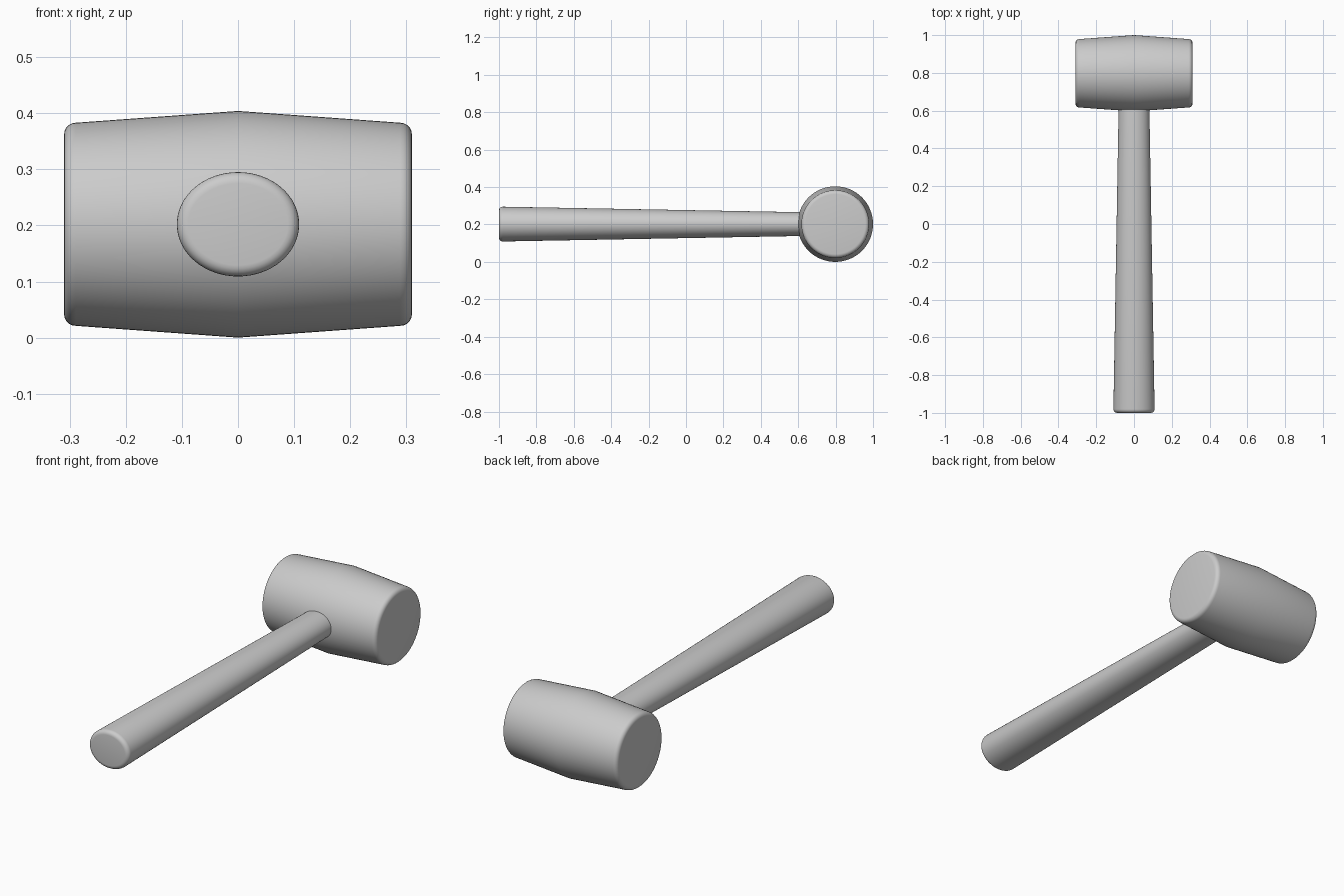
import bpy
from math import cos, sin, pi, radians
from mathutils import Vector

old = bpy.data.objects.get("Cube")
if old:
    bpy.data.objects.remove(old, do_unlink=True)

grey = bpy.data.materials.new("plain grey")
grey.use_nodes = True
colour = (0.6, 0.6, 0.6, 1)
grey.diffuse_color = colour
grey.node_tree.nodes["Principled BSDF"].inputs["Base Color"].default_value = colour

SIDES = 64
HEAD_Y, AXIS_Z = 0.798, 0.202


def lathe(name, origin, axis, u, v, rings):
    """Loft elliptical rings (distance along axis, radius on u, radius on v)."""
    origin, axis, u, v = map(Vector, (origin, axis, u, v))
    verts, faces = [], []
    for d, ru, rv in rings:
        for i in range(SIDES):
            a = 2 * pi * i / SIDES
            verts.append(origin + axis * d + u * ru * cos(a) + v * rv * sin(a))
    for r in range(len(rings) - 1):
        for i in range(SIDES):
            j = (i + 1) % SIDES
            a, b = r * SIDES, (r + 1) * SIDES
            faces.append((a + i, a + j, b + j, b + i))
    last = (len(rings) - 1) * SIDES
    faces.append(tuple(reversed(range(SIDES))))
    faces.append(tuple(range(last, last + SIDES)))
    mesh = bpy.data.meshes.new(name)
    mesh.from_pydata(verts, [], faces)
    mesh.materials.append(grey)
    obj = bpy.data.objects.new(name, mesh)
    bpy.context.collection.objects.link(obj)
    bpy.ops.object.select_all(action="DESELECT")
    obj.select_set(True)
    bpy.context.view_layer.objects.active = obj
    bpy.ops.object.shade_smooth_by_angle(angle=radians(40))
    return obj


def rounded_end(end, ru, rv, bevel, steps=5):
    """Rings of a rounded rim, from the flat cap outward to the side."""
    rings = []
    for k in range(steps + 1):
        a = pi / 2 * k / steps
        cut = bevel * (1 - sin(a))
        rings.append((end + bevel * (1 - cos(a)), ru - cut, rv - cut))
    return rings


# Barrel-shaped head, mirrored about its widest ring
half = rounded_end(-0.31, 0.181, 0.181, 0.021)
head_rings = half + [(0, 0.202, 0.202)] + [(-d, a, b) for d, a, b in reversed(half)]
lathe("mallet_head", (0, HEAD_Y, AXIS_Z), (1, 0, 0), (0, 1, 0), (0, 0, 1), head_rings)

# Oval handle, tapering toward the head and ending inside it
handle_rings = rounded_end(-1, 0.109, 0.093, 0.02) + [(0.7, 0.08, 0.062)]
lathe("handle", (0, 0, AXIS_Z), (0, 1, 0), (0, 0, 1), (1, 0, 0),
      [(d, z, x) for d, x, z in handle_rings])
